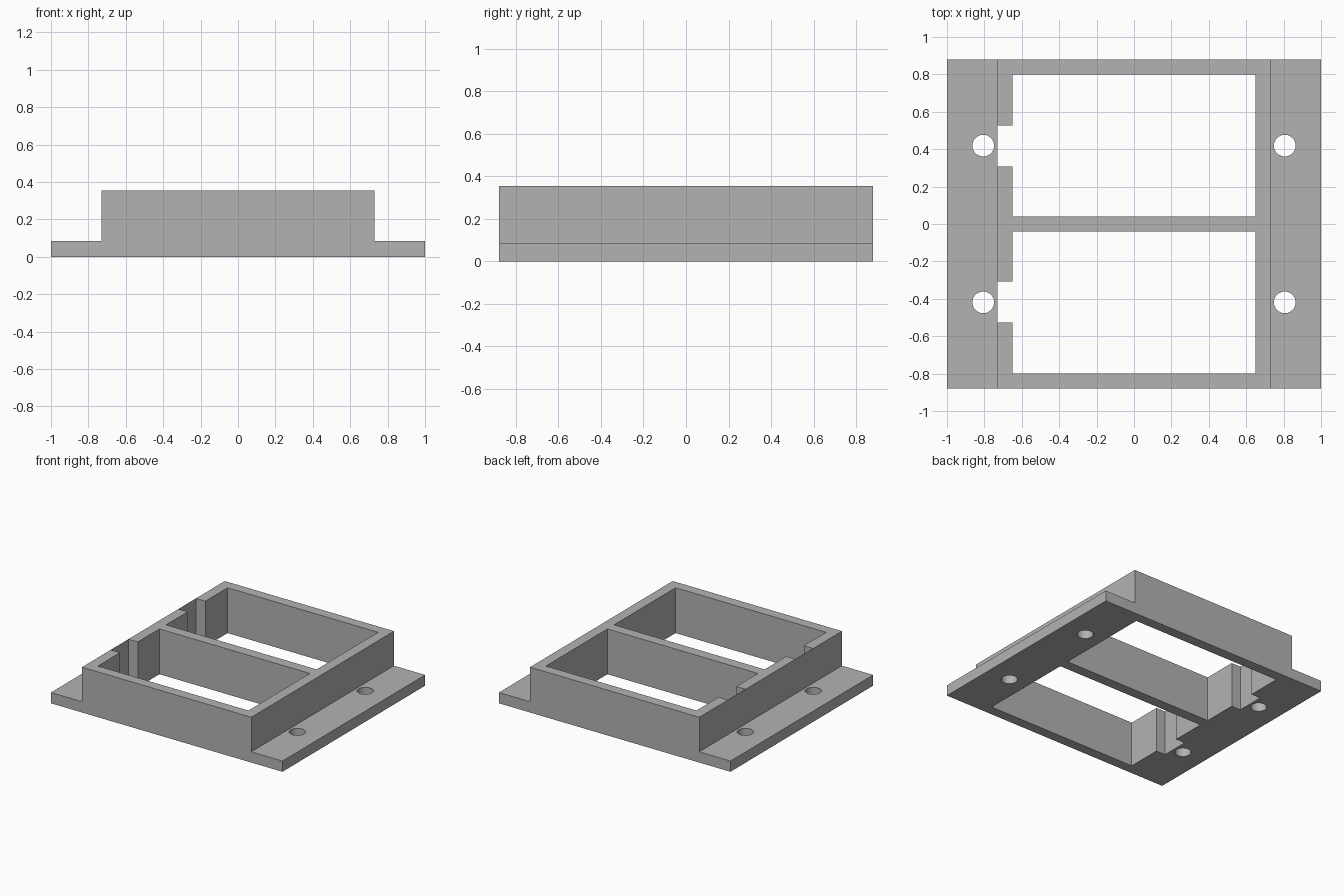
import bpy
import bmesh

if "Cube" in bpy.data.objects:
    bpy.data.objects.remove(bpy.data.objects["Cube"], do_unlink=True)

# Overall sizes
HALF_X, HALF_Y = 1.0, 0.88
BODY_X, HEIGHT, BASE = 0.731, 0.354, 0.084
INNER_X, INNER_Y, RIB = 0.65, 0.80, 0.041
NOTCH_X, NOTCH_Y0, NOTCH_Y1 = 0.729, 0.308, 0.526
HOLE_X, HOLE_Y, HOLE_R = 0.806, 0.419, 0.058

GREY = (0.45, 0.45, 0.45, 1.0)
mat = bpy.data.materials.new("plain grey")
mat.use_nodes = True
mat.diffuse_color = GREY
mat.node_tree.nodes["Principled BSDF"].inputs["Base Color"].default_value = GREY


def extrude(name, outline, vector):
    """Closed prism from a flat outline pushed along a vector."""
    bm = bmesh.new()
    face = bm.faces.new([bm.verts.new(p) for p in outline])
    ext = bmesh.ops.extrude_face_region(bm, geom=[face], use_keep_orig=True)
    verts = [v for v in ext["geom"] if isinstance(v, bmesh.types.BMVert)]
    bmesh.ops.translate(bm, vec=vector, verts=verts)
    bmesh.ops.recalc_face_normals(bm, faces=bm.faces)
    mesh = bpy.data.meshes.new(name)
    bm.to_mesh(mesh)
    bm.free()
    mesh.materials.append(mat)
    obj = bpy.data.objects.new(name, mesh)
    bpy.context.collection.objects.link(obj)
    return obj


def cut(target, cutter):
    """Subtract the cutter from the target, then remove it."""
    mod = target.modifiers.new("cut", 'BOOLEAN')
    mod.operation, mod.solver, mod.object = 'DIFFERENCE', 'EXACT', cutter
    bpy.context.view_layer.objects.active = target
    bpy.ops.object.modifier_apply(modifier=mod.name)
    bpy.data.objects.remove(cutter, do_unlink=True)


# Stepped body with a mounting flange on each side
half = [(HALF_X, 0), (HALF_X, BASE), (BODY_X, BASE), (BODY_X, HEIGHT)]
section = half + [(-x, z) for x, z in reversed(half)]
frame = extrude("flanged_frame", [(x, -HALF_Y, z) for x, z in section],
                (0, 2 * HALF_Y, 0))

for s in (-1, 1):
    # Bay opening, with a shallow notch reaching into the right-hand wall
    bay = [(INNER_X, RIB), (INNER_X, INNER_Y), (-INNER_X, INNER_Y),
           (-INNER_X, NOTCH_Y1), (-NOTCH_X, NOTCH_Y1),
           (-NOTCH_X, NOTCH_Y0), (-INNER_X, NOTCH_Y0), (-INNER_X, RIB)]
    cut(frame, extrude("bay_cutter", [(x, s * y, -0.1) for x, y in bay], (0, 0, 1)))

    # Screw holes
    for t in (-1, 1):
        bpy.ops.mesh.primitive_cylinder_add(
            vertices=48, radius=HOLE_R, depth=1, location=(t * HOLE_X, s * HOLE_Y, 0))
        hole = bpy.context.object
        hole.data.materials.append(mat)
        cut(frame, hole)

# Smooth hole walls, crisp edges elsewhere
bpy.ops.object.select_all(action='DESELECT')
frame.select_set(True)
bpy.context.view_layer.objects.active = frame
bpy.ops.object.shade_smooth_by_angle()
